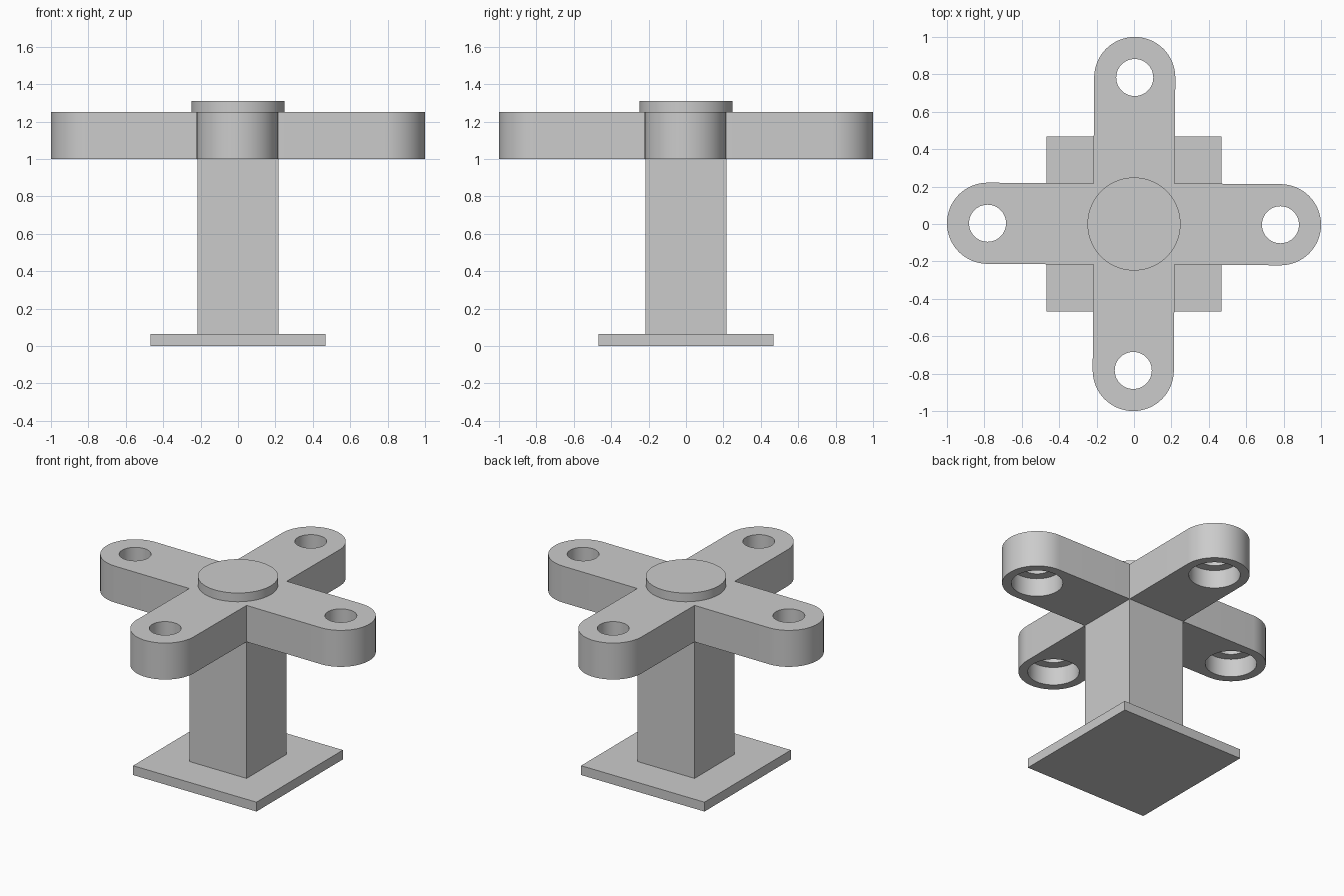
import bpy, bmesh
from math import sin, cos, pi, radians

if "Cube" in bpy.data.objects:
    bpy.data.objects.remove(bpy.data.objects["Cube"])

W = 0.217        # half width of arms and column
TIP = 0.783      # distance of the holes from the centre
SKEW = -0.004    # slight sideways offset of each arm tip


def finish(name, bm):
    bmesh.ops.recalc_face_normals(bm, faces=bm.faces)
    me = bpy.data.meshes.new(name)
    bm.to_mesh(me)
    bm.free()
    ob = bpy.data.objects.new(name, me)
    bpy.context.collection.objects.link(ob)
    return ob


def prism(name, outline, z0, z1):
    bm = bmesh.new()
    face = bm.faces.new([bm.verts.new((x, y, z0)) for x, y in outline])
    top = bmesh.ops.extrude_face_region(bm, geom=[face])["geom"]
    bmesh.ops.translate(bm, vec=(0, 0, z1 - z0),
                        verts=[v for v in top if isinstance(v, bmesh.types.BMVert)])
    if not face.is_valid or len(bm.faces) < len(outline) + 2:
        bm.faces.new([v for v in bm.verts if abs(v.co.z - z0) < 1e-6][:len(outline)])
    return finish(name, bm)


def square(h):
    return [(-h, -h), (h, -h), (h, h), (-h, h)]


def circle(r, n=64, cx=0, cy=0):
    return [(cx + r * cos(2 * pi * i / n), cy + r * sin(2 * pi * i / n)) for i in range(n)]


def turn(p, k):
    x, y = p
    for _ in range(k):
        x, y = -y, x
    return x, y


def smooth(ob):
    bpy.ops.object.select_all(action='DESELECT')
    ob.select_set(True)
    bpy.context.view_layer.objects.active = ob
    bpy.ops.object.shade_smooth_by_angle(angle=radians(30))


# Square foot and column
prism("base_plate", square(0.468), 0, 0.064)
prism("column", square(W), 0.064, 1.0)

# Four rounded arms as one cross outline
arm = [(W, -W)]
arm += [(TIP + W * cos(a), SKEW + W * sin(a))
        for a in (-pi / 2 + pi * i / 32 for i in range(33))]
cross = prism("cross_arms", [turn(p, k) for k in range(4) for p in arm], 1.0, 1.25)

# Counterbored holes: wide from below, narrow through the top
for k in range(4):
    cx, cy = turn((TIP, SKEW), k)
    for label, r, z0, z1 in (("bore", 0.099, 0.9, 1.35), ("counterbore", 0.16, 0.9, 1.125)):
        cutter = prism(f"{label}_cutter_{k}", circle(r, 64, cx, cy), z0, z1)
        cutter.hide_render = True
        mod = cross.modifiers.new(label, 'BOOLEAN')
        mod.operation = 'DIFFERENCE'
        mod.solver = 'EXACT'
        mod.object = cutter
        bpy.context.view_layer.objects.active = cross
        bpy.ops.object.modifier_apply(modifier=mod.name)
        bpy.data.objects.remove(cutter)
smooth(cross)

# Round cap on top
smooth(prism("top_cap", circle(0.249), 1.25, 1.31))
